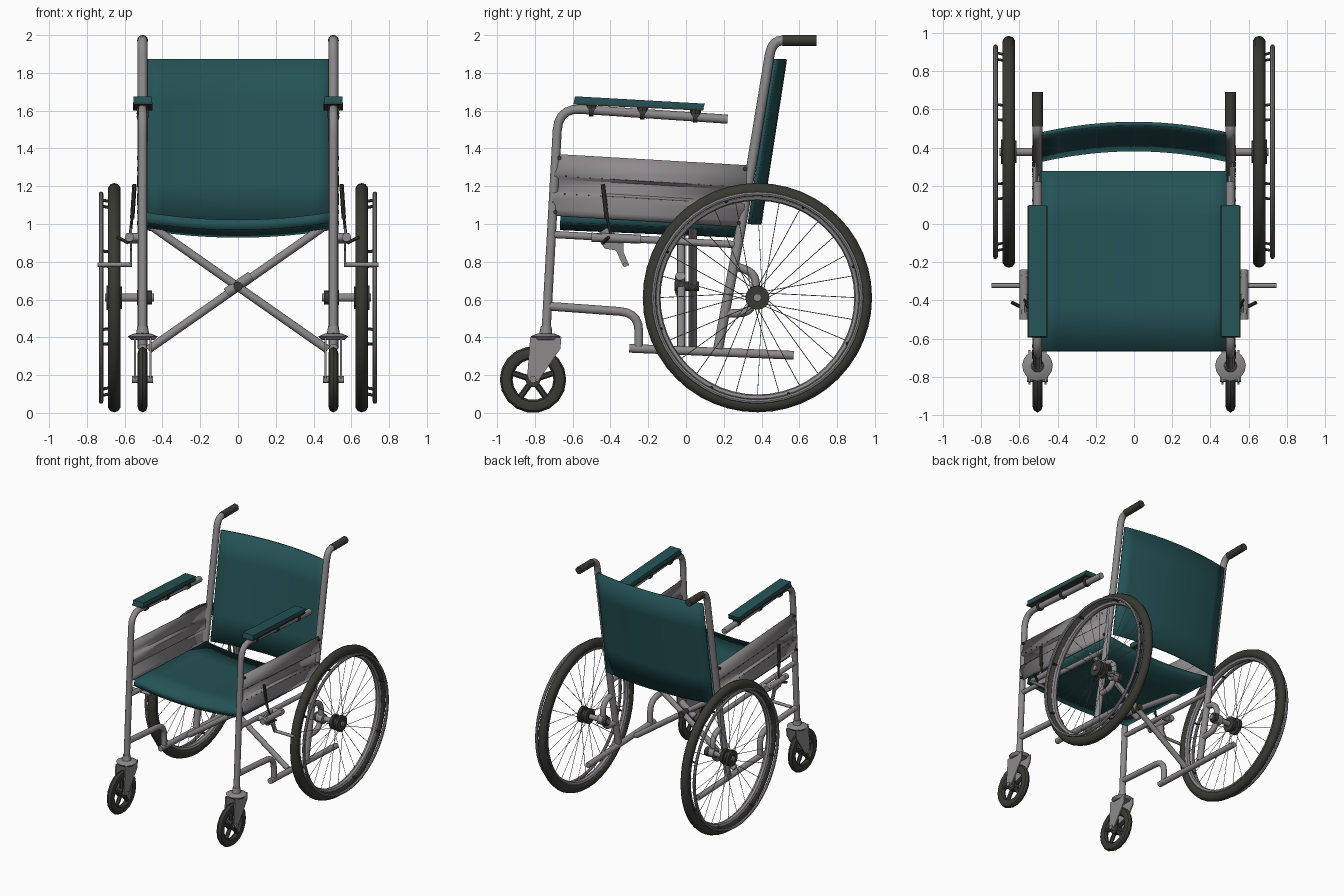
import bpy, bmesh
from math import sin, cos, pi, radians
from mathutils import Vector, Matrix

if "Cube" in bpy.data.objects:
    bpy.data.objects.remove(bpy.data.objects["Cube"])


def material(name, rgb):
    m = bpy.data.materials.new(name)
    m.use_nodes = True
    m.diffuse_color = (*rgb, 1)
    bsdf = next(n for n in m.node_tree.nodes if n.type == "BSDF_PRINCIPLED")
    bsdf.inputs["Base Color"].default_value = (*rgb, 1)
    return m


TEAL = material("teal_upholstery", (0.018, 0.085, 0.092))
STEEL = material("grey_steel", (0.27, 0.255, 0.265))
RUBBER = material("dark_rubber", (0.042, 0.042, 0.033))
X = 0.505          # side frame plane
WX = 0.655         # drive wheel plane
HUB = Vector((WX, 0.378, 0.61))
CASTER = Vector((X, -0.81, 0.176))


def finish(name, bm, mat, mirror=True, thickness=0):
    """Turn a bmesh into an object, mirrored to the other side if wanted."""
    bmesh.ops.recalc_face_normals(bm, faces=bm.faces)
    me = bpy.data.meshes.new(name)
    bm.to_mesh(me)
    bm.free()
    me.materials.append(mat)
    me.shade_smooth()
    me.set_sharp_from_angle(angle=radians(40))
    ob = bpy.data.objects.new(name, me)
    bpy.context.collection.objects.link(ob)
    if thickness:
        mod = ob.modifiers.new("Thickness", "SOLIDIFY")
        mod.thickness, mod.offset = thickness, 0
    if mirror:
        ob.modifiers.new("Mirror", "MIRROR")
    return ob


def rod(bm, a, b, r, r2=None, seg=12):
    a, b = Vector(a), Vector(b)
    d = b - a
    mat = Matrix.Translation((a + b) / 2) @ d.to_track_quat("Z", "Y").to_matrix().to_4x4()
    bmesh.ops.create_cone(bm, cap_ends=True, segments=seg, radius1=r,
                          radius2=r if r2 is None else r2, depth=d.length, matrix=mat)


def rods(name, items, mat, mirror=True, seg=12):
    bm = bmesh.new()
    for a, b, r in items:
        rod(bm, a, b, r, seg=seg)
    return finish(name, bm, mat, mirror)


def bridge(bm, rings, closed=False):
    n = len(rings)
    for i in range(n if closed else n - 1):
        p, q = rings[i], rings[(i + 1) % n]
        for j in range(len(p)):
            k = (j + 1) % len(p)
            bm.faces.new((p[j], p[k], q[k], q[j]))


def tube(name, path, r, mat=STEEL, bend=0.08, x=X, seg=12):
    """Bent tube through (y, z) points in one side plane."""
    pts = [Vector(p) for p in path]
    line = [pts[0]]
    for p, c, n in zip(pts, pts[1:], pts[2:]):
        a = c + (p - c).normalized() * min(bend, (p - c).length * 0.49)
        b = c + (n - c).normalized() * min(bend, (n - c).length * 0.49)
        for i in range(6):
            t = i / 5
            line.append(a * (1 - t) ** 2 + c * 2 * t * (1 - t) + b * t * t)
    line.append(pts[-1])
    bm, rings = bmesh.new(), []
    for i, p in enumerate(line):
        d = (line[min(i + 1, len(line) - 1)] - line[max(i - 1, 0)]).normalized()
        ring = []
        for k in range(seg):
            u, v = r * cos(2 * pi * k / seg), r * sin(2 * pi * k / seg)
            ring.append(bm.verts.new((x + u, p.x - d.y * v, p.y + d.x * v)))
        rings.append(ring)
    bridge(bm, rings)
    bm.faces.new(rings[0])
    bm.faces.new(rings[-1])
    return finish(name, bm, mat)


def hoop(name, centre, radius, half_depth, half_width, mat, seg, sides=10, dx=0):
    """Ring around the x axis with an oval section."""
    bm, rings = bmesh.new(), []
    for i in range(seg):
        a = 2 * pi * i / seg
        ring = []
        for k in range(sides):
            b = 2 * pi * k / sides
            r = radius + half_depth * cos(b)
            off = Vector((dx + half_width * sin(b), r * cos(a), r * sin(a)))
            ring.append(bm.verts.new(centre + off))
        rings.append(ring)
    bridge(bm, rings, closed=True)
    return finish(name, bm, mat)


def plates(name, outline, spans, mat):
    """Flat (y, z) outline extruded over each x span."""
    bm = bmesh.new()
    for x0, x1 in spans:
        rings = [[bm.verts.new((x, y, z)) for y, z in outline] for x in (x0, x1)]
        bridge(bm, rings)
        for ring in rings:
            bm.faces.new(ring)
    return finish(name, bm, mat)


def sheet(name, f, us, vs, mat, thickness, mirror=False):
    bm = bmesh.new()
    grid = [[bm.verts.new(f(u, v)) for u in us] for v in vs]
    for a, b in zip(grid, grid[1:]):
        for j in range(len(us) - 1):
            bm.faces.new((a[j], a[j + 1], b[j + 1], b[j]))
    return finish(name, bm, mat, mirror, thickness)


def polar(centre, r, a, dx=0):
    return centre + Vector((dx, r * cos(a), r * sin(a)))


# Upholstery: sagging seat and backward-bowed backrest
across = [i / 6 - 1 for i in range(13)]
along = [i / 4 for i in range(5)]
sheet("seat", lambda u, v: (0.49 * u, -0.665 + 0.94 * v, 1.035 - 0.04 * v - 0.04 * (1 - u * u)),
      across, along, TEAL, 0.055)
sheet("backrest", lambda u, v: (0.485 * u, 0.335 + 0.135 * v + 0.055 * (1 - u * u), 1 + 0.873 * v),
      across, along, TEAL, 0.02)

# Side frames
tube("front_posts_and_arm_tubes", [(-0.742, 0.41), (-0.69, 1.35), (-0.675, 1.615), (0.22, 1.555)],
     0.024, bend=0.12)
tube("rear_posts", [(0.17, 0.34), (0.30, 1.03), (0.345, 1.3), (0.455, 1.97), (0.56, 1.972)], 0.026)
tube("push_grips", [(0.51, 1.972), (0.69, 1.972)], 0.029, RUBBER)
tube("upper_side_rails", [(-0.71, 0.945), (0.28, 0.89)], 0.019)
tube("lower_side_rails", [(-0.73, 0.565), (-0.25, 0.53), (-0.25, 0.33)], 0.023, bend=0.1)
tube("bottom_rails", [(-0.3, 0.342), (0.57, 0.305)], 0.023)
tube("axle_brackets", [(0.25, 0.78), (0.37, 0.74), (0.37, 0.61)], 0.022, bend=0.09)
tube("axle_lower_brackets", [(0.2, 0.525), (0.33, 0.53), (0.37, 0.61)], 0.022, bend=0.05)

# Folding cross brace with its pivot clamp
rods("cross_brace", [((-s * 0.475, y, 1.0), (s * 0.475, y, 0.335), 0.022)
                     for s, y in ((1, -0.025), (-1, 0.035))], STEEL, mirror=False)
rods("brace_pivot", [((0, -0.06, 0.67), (0, 0.07, 0.67), 0.025)], RUBBER, mirror=False)
rods("brace_clamp", [((-0.06, -0.03, 0.635), (0.07, -0.03, 0.725), 0.027)], STEEL, mirror=False)

# Corrugated skirt panels with screws and rivets
ridges = {0: 0, 0.1: 0.006, 0.28: 0.014, 0.36: 0.014, 0.4: -0.006, 0.6: -0.006,
          0.65: 0.014, 0.75: 0.01, 1: 0}


def on_panel(u, v, dx=0):
    y = (-0.715 + 0.025 * v) * (1 - u) + (0.30 + 0.035 * v) * u
    z = (1.045 + 0.325 * v) * (1 - u) + (0.985 + 0.325 * v) * u
    return Vector((X + 0.008 + ridges.get(v, 0) + dx, y, z))


sheet("skirt_panels", on_panel, [0, 0.5, 1], list(ridges), STEEL, 0.008, mirror=True)
rods("panel_screws", [(on_panel(u, v), on_panel(u, v, 0.022), 0.011)
                      for u in (0.02, 0.98) for v in (0.06, 0.94)], RUBBER, seg=8)
rods("panel_rivets", [(on_panel(i / 16, v), on_panel(i / 16, v, 0.008), 0.004)
                      for i in range(1, 16) for v in (0.36, 0.65)], RUBBER, seg=6)

# Armrests: pad, base strip and clips
pad = [(-0.595, 1.64), (-0.588, 1.676), (0.1, 1.637), (0.09, 1.606)]
plates("armrest_pads", pad, [(0.457, 0.553)], TEAL)
strip = [(-0.595, 1.632), (-0.595, 1.642), (0.095, 1.611), (0.09, 1.6)]
plates("armrest_bases", strip, [(0.453, 0.557)], RUBBER)
rods("armrest_clips", [((X, y, 1.568 - 0.06 * y), (X, y, 1.61 - 0.05 * y), 0.03)
                       for y in (-0.5, -0.23, 0.05)], RUBBER, seg=8)
rods("arm_tube_clamps", [((X, y - 0.012, 1.572 - 0.06 * y), (X, y + 0.012, 1.571 - 0.06 * y), 0.032)
                         for y in (-0.5, -0.23, 0.05)], RUBBER)

# Drive wheels
hoop("drive_tyres", HUB, 0.57, 0.037, 0.035, RUBBER, 48)
hoop("drive_rims", HUB, 0.535, 0.022, 0.024, STEEL, 48, sides=8)
hoop("hand_rims", HUB, 0.55, 0.012, 0.012, STEEL, 48, sides=8, dx=0.07)
rods("hand_rim_stubs", [(polar(HUB, 0.53, a), polar(HUB, 0.545, a, 0.07), 0.008)
                        for a in [2 * pi * (i + 0.4) / 8 for i in range(8)]], RUBBER, seg=6)
rods("wheel_spokes", [(polar(HUB, 0.04, 2 * pi * (i + (3 if i % 4 < 2 else -3)) / 28,
                             0.03 if i % 2 else -0.03),
                       polar(HUB, 0.525, 2 * pi * i / 28), 0.002) for i in range(28)],
     STEEL, seg=4)
rods("wheel_hubs", [(HUB + Vector((-0.04, 0, 0)), HUB + Vector((-0.015, 0, 0)), 0.06),
                    (HUB + Vector((0.015, 0, 0)), HUB + Vector((0.04, 0, 0)), 0.064),
                    (HUB - Vector((0.03, 0, 0)), HUB + Vector((0.03, 0, 0)), 0.04),
                    ((0.455, HUB.y, HUB.z), (0.49, HUB.y, HUB.z), 0.037)], RUBBER, seg=16)
rods("wheel_axles", [((0.445, HUB.y, HUB.z), (0.705, HUB.y, HUB.z), 0.021),
                     ((X - 0.025, 0.37, HUB.z), (X + 0.03, 0.37, HUB.z), 0.04)], STEEL)

# Casters
hoop("caster_tyres", CASTER, 0.142, 0.034, 0.027, RUBBER, 18, sides=8)
rods("caster_spokes", [(CASTER, polar(CASTER, 0.125, pi / 2 + 2 * pi * i / 5), 0.016)
                       for i in range(5)], RUBBER, seg=6)
rods("caster_hubs", [(CASTER - Vector((0.022, 0, 0)), CASTER + Vector((0.022, 0, 0)), 0.04)], RUBBER)
rods("caster_axles", [(CASTER - Vector((0.056, 0, 0)), CASTER + Vector((0.056, 0, 0)), 0.018)], STEEL)
fork = [(-0.825, 0.4), (-0.66, 0.4), (-0.665, 0.34), (-0.785, 0.165), (-0.83, 0.165), (-0.84, 0.2)]
plates("caster_forks", fork, [(X + s * 0.041 - 0.005, X + s * 0.041 + 0.005) for s in (-1, 1)], STEEL)
crown = bmesh.new()
rod(crown, (X, -0.742, 0.385), (X, -0.742, 0.405), 0.06, 0.08, 16)
rod(crown, (X, -0.742, 0.405), (X, -0.742, 0.42), 0.08, 0.045, 16)
rod(crown, (X, -0.742, 0.42), (X, -0.74, 0.46), 0.034, 0.028, 16)
finish("caster_crowns", crown, STEEL)

# Parking brakes
plate = [(-0.48, 0.94), (-0.42, 0.98), (-0.33, 0.92), (-0.33, 0.85), (-0.3, 0.78),
         (-0.335, 0.78), (-0.37, 0.86), (-0.43, 0.87)]
plates("brake_plates", plate, [(0.56, 0.572)], STEEL)
rods("brake_bodies", [((0.575, -0.5, 0.93), (0.575, -0.24, 0.92), 0.024),
                      ((X, -0.46, 0.93), (0.59, -0.46, 0.93), 0.022),
                      ((X, -0.27, 0.92), (0.59, -0.27, 0.92), 0.022)], STEEL)
rods("brake_shoes", [((0.56, -0.322, 0.785), (0.745, -0.322, 0.785), 0.012)], STEEL)
rods("brake_levers", [((0.548, -0.44, 1.21), (0.56, -0.42, 1.03), 0.012),
                      ((0.56, -0.42, 1.04), (0.575, -0.39, 0.91), 0.008),
                      ((0.58, -0.44, 0.9), (0.64, -0.41, 0.93), 0.009)], RUBBER, seg=8)
